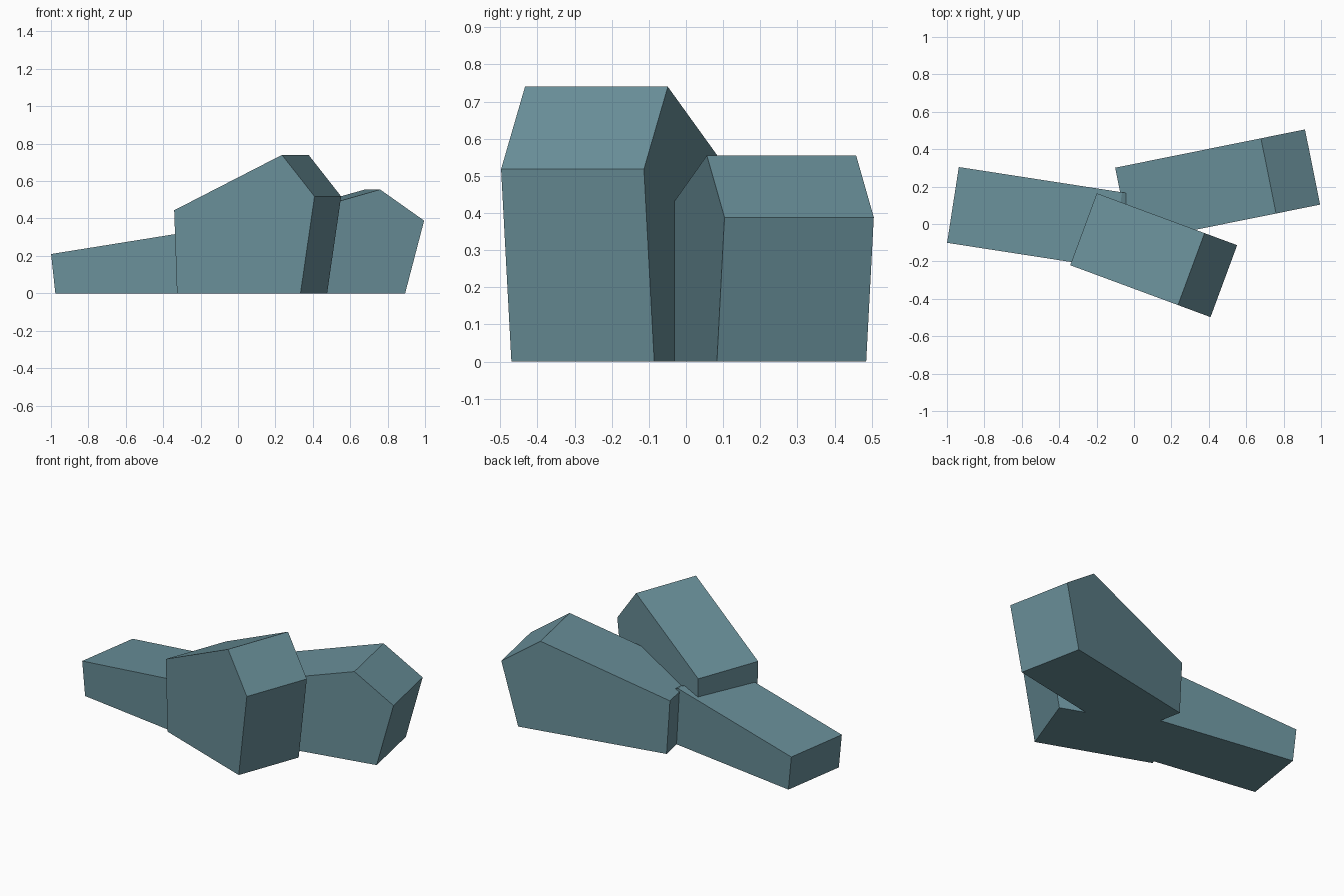
import bpy, bmesh
from math import radians, cos, sin

if "Cube" in bpy.data.objects:
    bpy.data.objects.remove(bpy.data.objects["Cube"])

slate = bpy.data.materials.new("slate_teal")
slate.diffuse_color = (0.141, 0.275, 0.319, 1)
slate.use_nodes = True
slate.node_tree.nodes["Principled BSDF"].inputs["Base Color"].default_value = slate.diffuse_color

WIDTH = 0.41


def wedge_block(name, start, angle, length, height):
    """Five-sided side profile, extruded across the width, turned about z."""
    profile = [(0.02, 0), (0.9, 0), (1, 0.7), (0.768, 1), (0, 0.6)]
    c, s = cos(radians(angle)), sin(radians(angle))
    bm = bmesh.new()
    ring = []
    for u, h in profile:
        x, y = u * length, -WIDTH / 2
        ring.append(bm.verts.new((start[0] + x * c - y * s,
                                  start[1] + x * s + y * c, h * height)))
    side = bm.faces.new(ring)
    out = bmesh.ops.extrude_face_region(bm, geom=[side])
    moved = [v for v in out["geom"] if isinstance(v, bmesh.types.BMVert)]
    bmesh.ops.translate(bm, verts=moved, vec=(-s * WIDTH, c * WIDTH, 0))
    bmesh.ops.recalc_face_normals(bm, faces=bm.faces)
    mesh = bpy.data.meshes.new(name)
    bm.to_mesh(mesh)
    bm.free()
    mesh.materials.append(slate)
    obj = bpy.data.objects.new(name, mesh)
    bpy.context.collection.objects.link(obj)


# Three overlapping angular rocks: low left, tall front, long back right
wedge_block("low_rock", (-0.968, 0.102), -8.8, 1.15, 0.35)
wedge_block("tall_rock", (-0.27, -0.028), -20.3, 0.80, 0.74)
wedge_block("long_rock", (-0.06, 0.10), 11.4, 1.035, 0.555)
